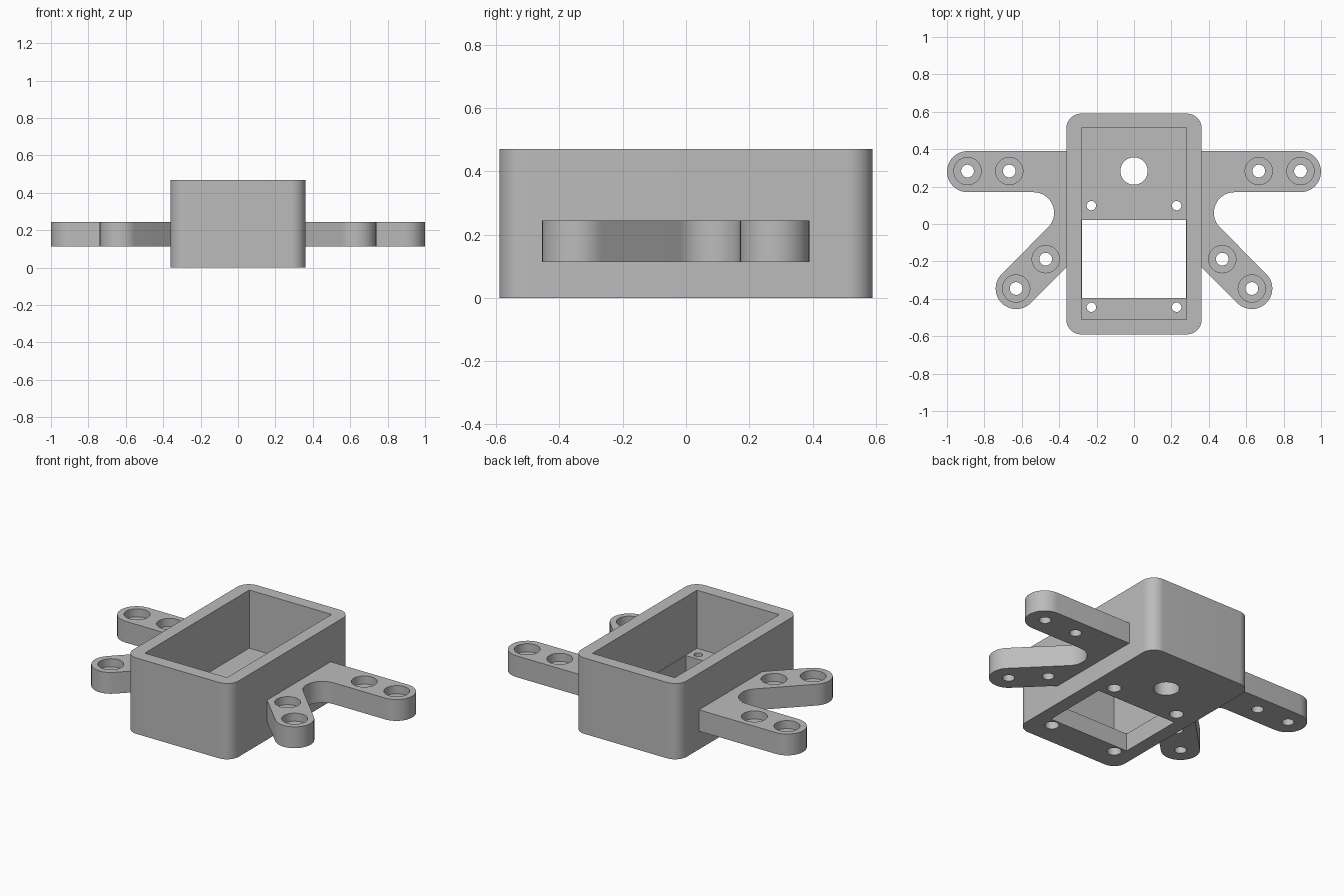
import bpy
import bmesh
from math import cos, sin, radians

cube = bpy.data.objects.get("Cube")
if cube:
    bpy.data.objects.remove(cube, do_unlink=True)

grey = bpy.data.materials.new("plain grey")
grey.use_nodes = True
colour = (0.5, 0.5, 0.5, 1)
grey.diffuse_color = colour
grey.node_tree.nodes["Principled BSDF"].inputs["Base Color"].default_value = colour


def arc(cx, cy, r, start, end, steps=16):
    """Points along an arc, angles in degrees."""
    angles = [radians(start + (end - start) * i / steps) for i in range(steps + 1)]
    return [(cx + r * cos(a), cy + r * sin(a)) for a in angles]


def rect(x, y0, y1):
    return [(-x, y0), (x, y0), (x, y1), (-x, y1)]


def loft(name, rings):
    """Closed solid through matching rings of (x, y, z) points."""
    bm = bmesh.new()
    loops = [[bm.verts.new(p) for p in ring] for ring in rings]
    n = len(loops[0])
    bm.faces.new(loops[0][::-1])
    bm.faces.new(loops[-1])
    for low, high in zip(loops, loops[1:]):
        for i in range(n):
            j = (i + 1) % n
            bm.faces.new((low[i], low[j], high[j], high[i]))
    bmesh.ops.recalc_face_normals(bm, faces=bm.faces)
    mesh = bpy.data.meshes.new(name)
    bm.to_mesh(mesh)
    bm.free()
    mesh.materials.append(grey)
    obj = bpy.data.objects.new(name, mesh)
    bpy.context.collection.objects.link(obj)
    return obj


def prism(name, outline, z0, z1):
    return loft(name, [[(x, y, z) for x, y in outline] for z in (z0, z1)])


def bore(x, y, profile):
    """Round cutter from (radius, height) steps."""
    return loft("bore_cutter", [[(px, py, z) for px, py in arc(x, y, r, 0, 360, 40)[:-1]]
                                for r, z in profile])


def activate(obj):
    bpy.ops.object.select_all(action="DESELECT")
    obj.select_set(True)
    bpy.context.view_layer.objects.active = obj


def cut(obj, cutter):
    mod = obj.modifiers.new("cut", "BOOLEAN")
    mod.operation = "DIFFERENCE"
    mod.solver = "EXACT"
    mod.object = cutter
    activate(obj)
    bpy.ops.object.modifier_apply(modifier=mod.name)
    bpy.data.objects.remove(cutter, do_unlink=True)


# Open-topped housing with rounded upright corners
W, D, H, R, FLOOR = 0.362, 0.59, 0.47, 0.08, 0.11
outline = (arc(W - R, D - R, R, 0, 90) + arc(R - W, D - R, R, 90, 180)
           + arc(R - W, R - D, R, 180, 270) + arc(W - R, R - D, R, 270, 360))
housing = prism("housing", outline, 0, H)
cut(housing, prism("cavity_cutter", rect(0.282, -0.51, 0.513), FLOOR, 1))

# Floor openings: window, cable hole and screw holes widened underneath
cut(housing, prism("window_cutter", rect(0.277, -0.395, 0.022), -0.1, 0.2))
cut(housing, bore(0, 0.283, [(0.073, -0.1), (0.073, 0.2)]))
for x in (-0.228, 0.228):
    for y in (-0.445, 0.098):
        cut(housing, bore(x, y, [(0.04, -0.1), (0.04, 0.05), (0.025, 0.05), (0.025, 0.2)]))

# Forked arm: straight branch, inner fillet, diagonal branch
BASE, TOP, TIP = 0.113, 0.245, 0.11
arm_outline = ([(0.31, 0.17 + 2 * TIP)] + arc(0.89, 0.28, TIP, 90, -90)
               + arc(0.537, 0.06, TIP, 90, 225)
               + arc(0.63, -0.345, TIP, 45, -135) + [(0.31, -0.181)])
arms = prism("mounting_arms", arm_outline, BASE, TOP)
for x, y in ((0.89, 0.283), (0.667, 0.283), (0.63, -0.345), (0.472, -0.188)):
    cut(arms, bore(x, y, [(0.034, 0), (0.034, 0.195), (0.073, 0.195), (0.073, 0.3)]))
mirror = arms.modifiers.new("both sides", "MIRROR")
mirror.use_axis[0] = True
activate(arms)
bpy.ops.object.modifier_apply(modifier=mirror.name)

for part in (housing, arms):
    activate(part)
    bpy.ops.object.shade_smooth_by_angle(angle=radians(30))
